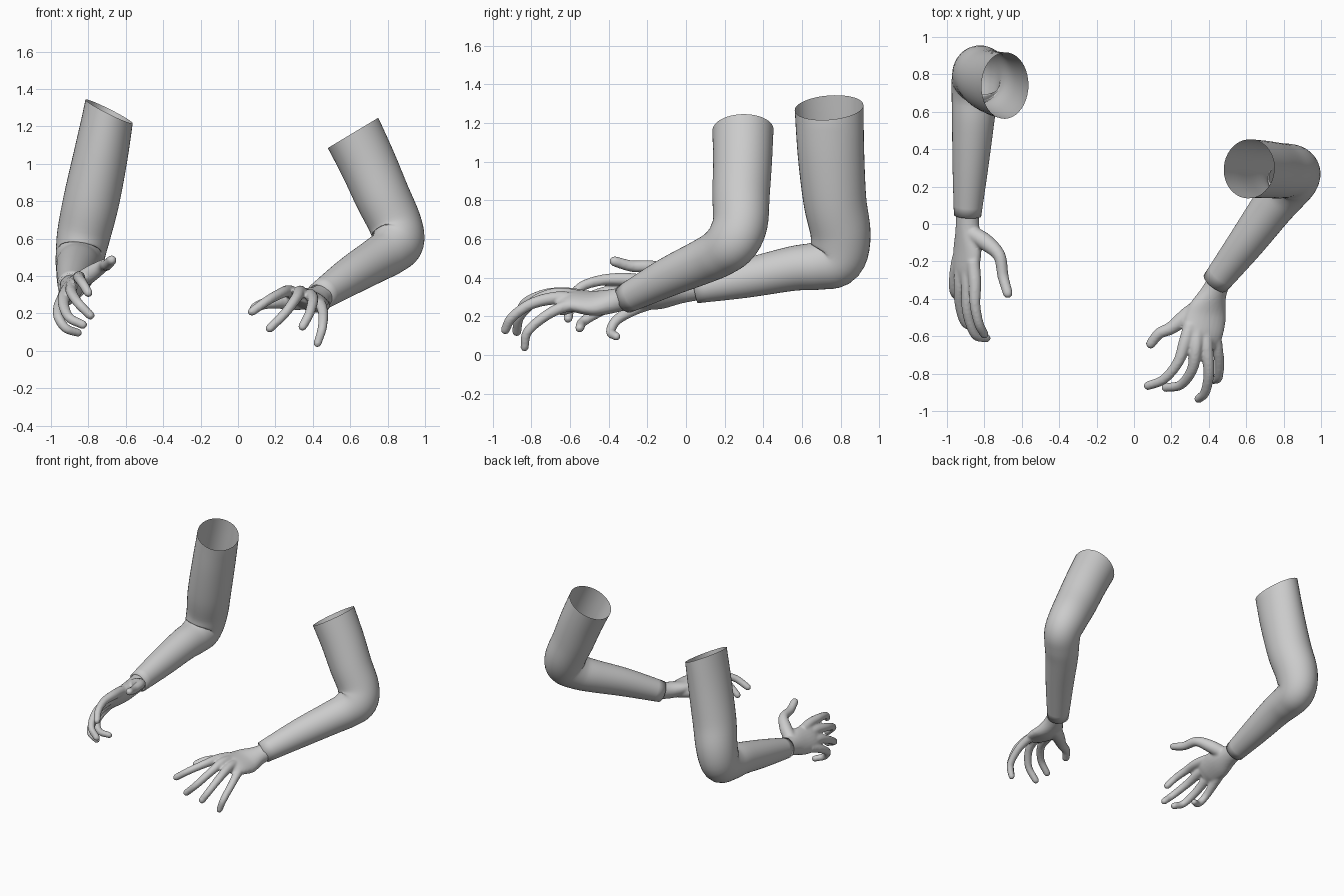
import bpy, bmesh, math
from mathutils import Vector

skin = bpy.data.materials.new("light_grey")
skin.diffuse_color = (0.6, 0.6, 0.6, 1)


def spline(pts, sub):
    """Catmull-Rom through points of (x, y, z, wide radius, thin radius)."""
    p = [Vector(q) for q in pts]
    p = [p[0] * 2 - p[1]] + p + [p[-1] * 2 - p[-2]]
    out = []
    for i in range(1, len(p) - 2):
        a, b, c, d = p[i - 1:i + 3]
        for k in range(sub):
            t = k / sub
            out.append(0.5 * (2 * b + (c - a) * t + (2 * a - 5 * b + 4 * c - d) * t * t
                              + (3 * b - a - 3 * c + d) * t ** 3))
    return out + [p[-2]]


def tube(bm, pts, wide, n=16, sub=5, capped=True, rim=None):
    """Loft ellipses along a path; cap with rounded ends, or trim the first ring to a plane."""
    path = spline(pts, sub)
    pos = [Vector(q[:3]) for q in path]
    rings = []
    for i, q in enumerate(path):
        tan = (pos[min(i + 1, len(pos) - 1)] - pos[max(i - 1, 0)]).normalized()
        u = Vector(wide)
        u = (u - tan * u.dot(tan)).normalized()
        rings.append((pos[i], tan, u, tan.cross(u), q[3], q[4]))
    if capped:  # rounded tip
        c, tan, u, v, a, b = rings[-1]
        for ang in (0.5, 0.95, 1.35):
            f = math.cos(ang)
            rings.append((c + tan * min(a, b) * math.sin(ang), tan, u, v, a * f, b * f))
    loops = []
    for i, (c, tan, u, v, a, b) in enumerate(rings):
        loop = []
        for k in range(n):
            w = 2 * math.pi * k / n
            co = c + u * a * math.cos(w) + v * b * math.sin(w)
            if rim and i == 0:
                m = Vector(rim)
                co -= tan * ((co - c).dot(m) / tan.dot(m))
            loop.append(bm.verts.new(co))
        loops.append(loop)
    for r, s in zip(loops, loops[1:]):
        for k in range(n):
            bm.faces.new((r[k], r[(k + 1) % n], s[(k + 1) % n], s[k]))
    if capped:
        bm.faces.new(loops[0][::-1])
        bm.faces.new(loops[-1])


def finish(bm, name):
    bmesh.ops.recalc_face_normals(bm, faces=bm.faces)
    for f in bm.faces:
        f.smooth = True
    me = bpy.data.meshes.new(name)
    bm.to_mesh(me)
    bm.free()
    me.materials.append(skin)
    ob = bpy.data.objects.new(name, me)
    bpy.context.collection.objects.link(ob)
    return ob


def arm(name, pts, wide, rim):
    bm = bmesh.new()
    tube(bm, pts, wide, n=40, sub=5, capped=False, rim=rim)
    # turned-in lip at the wrist
    edge = [e for e in bm.edges if e.is_boundary and
            (e.verts[0].co - Vector(pts[-1][:3])).length < 0.12]
    ret = bmesh.ops.extrude_edge_only(bm, edges=edge)
    c = Vector(pts[-1][:3])
    for v in ret["geom"]:
        if isinstance(v, bmesh.types.BMVert):
            v.co = c + (v.co - c) * 0.86
    finish(bm, name)


def hand(name, palm, wide, digits):
    bm = bmesh.new()
    tube(bm, palm, wide, n=24)
    for d in digits:
        tube(bm, [(*q, q[3]) for q in d], wide)
    ob = finish(bm, name)
    # fuse the palm and fingers into one smooth skin
    rm = ob.modifiers.new("fuse", 'REMESH')
    rm.mode = 'VOXEL'
    rm.voxel_size = 0.008
    rm.use_smooth_shade = True
    sm = ob.modifiers.new("soften", 'SMOOTH')
    sm.factor = 0.5
    sm.iterations = 6


# Right arm and hand of the figure (-x side)
arm("right_arm",
    [(-.69, .74, 1.28, .135, .178), (-.735, .75, 1.04, .145, .172), (-.785, .77, .8, .15, .163),
     (-.825, .80, .62, .143, .155), (-.845, .775, .50, .13, .148), (-.853, .68, .462, .122, .125),
     (-.86, .55, .447, .113, .115), (-.875, .3, .395, .095, .1), (-.89, .045, .342, .073, .075)],
    (1, 0, 0.15), (.5, -.08, 1))
hand("right_hand",
     [(-.89, .10, .352, .062, .062), (-.89, -.02, .335, .07, .06), (-.89, -.13, .325, .1, .056),
      (-.9, -.24, .318, .1, .046), (-.905, -.29, .312, .085, .034)], (.6, 0, .8),
     [[(-.87, -.05, .36, .045), (-.79, -.1, .41, .045), (-.72, -.17, .455, .034),
       (-.7, -.28, .46, .03), (-.675, -.37, .485, .027)],
      [(-.86, -.2, .38, .036), (-.85, -.32, .392, .034), (-.85, -.43, .388, .029),
       (-.83, -.53, .36, .026), (-.8, -.59, .31, .024)],
      [(-.89, -.2, .345, .036), (-.89, -.33, .34, .034), (-.89, -.47, .31, .029),
       (-.85, -.59, .25, .026), (-.79, -.61, .19, .024)],
      [(-.92, -.2, .305, .036), (-.93, -.32, .285, .034), (-.93, -.43, .235, .029),
       (-.9, -.53, .175, .026), (-.83, -.55, .14, .024)],
      [(-.94, -.18, .27, .034), (-.957, -.27, .235, .031), (-.96, -.36, .18, .027),
       (-.92, -.39, .12, .025), (-.855, -.36, .096, .022)]])

# Left arm and hand of the figure (+x side)
arm("left_arm",
    [(.615, .295, 1.165, .155, .16), (.695, .292, 1.0, .15, .155), (.77, .285, .83, .146, .15),
     (.84, .28, .68, .138, .146), (.855, .24, .59, .13, .146), (.81, .175, .53, .122, .127),
     (.74, .09, .485, .115, .117), (.60, -.1, .4, .098, .102), (.435, -.315, .29, .075, .077)],
    (.68, -.65, .32), (-.6, 0, 1))
hand("left_hand",
     [(.475, -.265, .31, .062, .062), (.43, -.36, .283, .07, .06), (.39, -.47, .268, .11, .056),
      (.368, -.58, .282, .112, .048), (.355, -.63, .288, .095, .036)], (-.94, -.1, .33),
     [[(.4, -.42, .265, .045), (.3, -.48, .265, .047), (.2, -.555, .26, .035),
       (.135, -.585, .25, .03), (.09, -.64, .23, .027)],
      [(.3, -.54, .305, .036), (.27, -.64, .318, .034), (.235, -.74, .31, .029),
       (.16, -.83, .27, .026), (.075, -.865, .21, .024)],
      [(.34, -.55, .3, .036), (.33, -.67, .315, .034), (.31, -.78, .28, .029),
       (.25, -.86, .2, .026), (.17, -.875, .12, .024)],
      [(.38, -.55, .285, .036), (.39, -.67, .295, .034), (.4, -.8, .265, .029),
       (.38, -.9, .195, .026), (.345, -.935, .13, .024)],
      [(.42, -.52, .265, .034), (.44, -.63, .25, .031), (.455, -.73, .2, .027),
       (.45, -.82, .12, .025), (.425, -.835, .04, .022)]])
